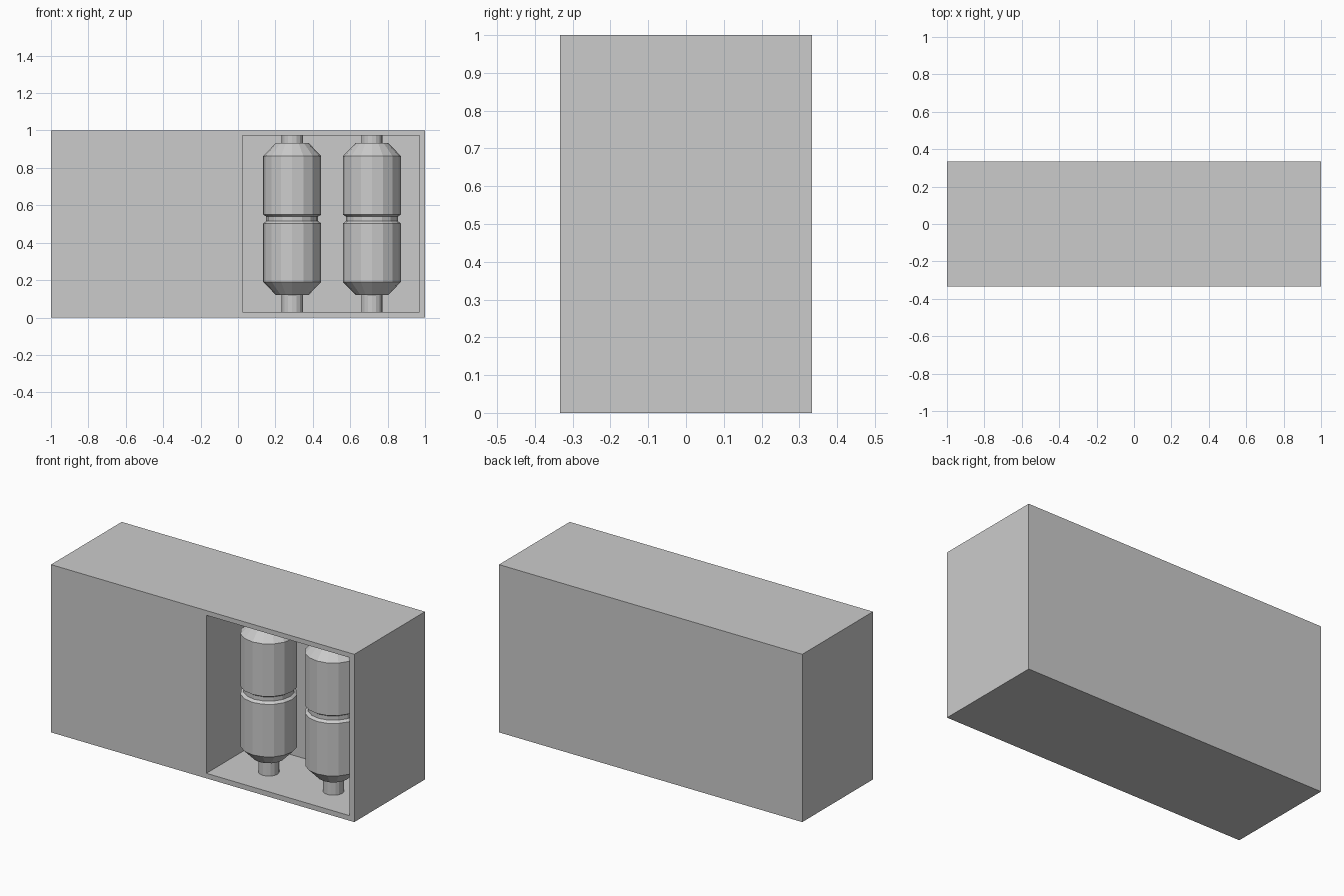
import bpy, bmesh
from math import sin, cos, pi

if "Cube" in bpy.data.objects:
    bpy.data.objects.remove(bpy.data.objects["Cube"])


def box(name, lo, hi):
    bpy.ops.mesh.primitive_cube_add(size=1, location=[(a + b) / 2 for a, b in zip(lo, hi)])
    ob = bpy.context.object
    ob.name = name
    ob.scale = [b - a for a, b in zip(lo, hi)]
    bpy.ops.object.transform_apply(location=False, rotation=False, scale=True)
    return ob


def lathe(name, profile, location, sides=16):
    bm = bmesh.new()
    rings = [[bm.verts.new((r * cos(2 * pi * i / sides), r * sin(2 * pi * i / sides), z))
              for i in range(sides)] for r, z in profile]
    for a, b in zip(rings, rings[1:]):
        for i in range(sides):
            j = (i + 1) % sides
            bm.faces.new((a[i], a[j], b[j], b[i]))
    bm.faces.new(rings[0][::-1])
    bm.faces.new(rings[-1])
    mesh = bpy.data.meshes.new(name)
    bm.to_mesh(mesh)
    bm.free()
    ob = bpy.data.objects.new(name, mesh)
    ob.location = location
    bpy.context.collection.objects.link(ob)
    return ob


# Solid housing with an open-fronted bay in its right half
housing = box("housing", (-1, -0.333, 0), (1, 0.333, 1))
cutter = box("bay_cutter", (0.025, -0.5, 0.03), (0.97, 0.125, 0.972))
cutter.hide_render = True
cut = housing.modifiers.new("bay", 'BOOLEAN')
cut.operation = 'DIFFERENCE'
cut.solver = 'EXACT'
cut.object = cutter
bpy.context.view_layer.objects.active = housing
bpy.ops.object.modifier_apply(modifier=cut.name)
bpy.data.objects.remove(cutter)

# Two upright canisters: stub pipes, tapered ends and a waist groove
profile = [(0.057, 0.03), (0.057, 0.121), (0.088, 0.121), (0.155, 0.19),
           (0.155, 0.503), (0.139, 0.515), (0.139, 0.54), (0.155, 0.55),
           (0.155, 0.863), (0.088, 0.933), (0.057, 0.933), (0.057, 0.972)]
for side, x in (("left", 0.29), ("right", 0.716)):
    lathe(side + "_canister", profile, (x, -0.123, 0))
